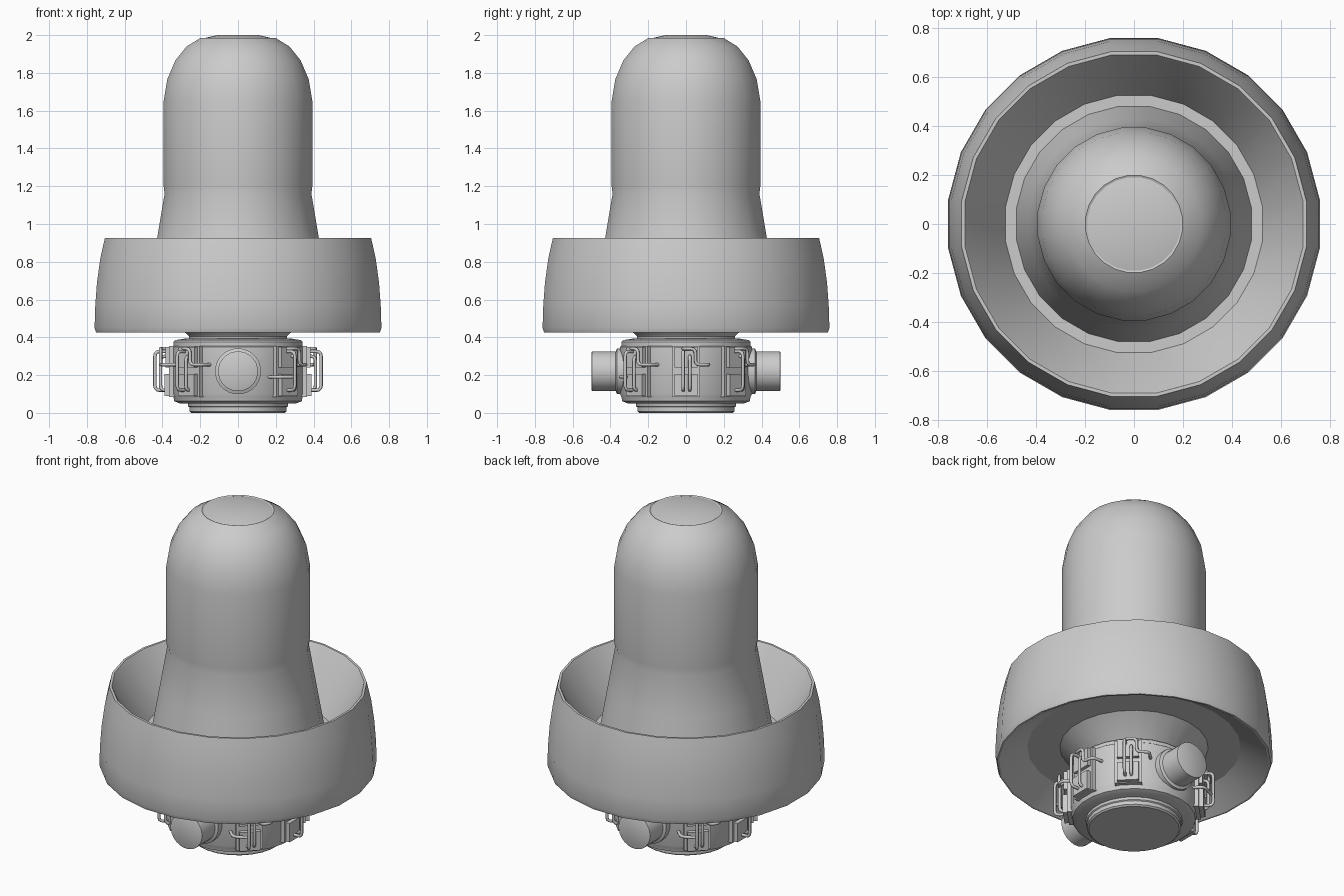
import bpy, bmesh
from math import pi, sin, cos, radians
from mathutils import Matrix, Vector

if "Cube" in bpy.data.objects:
    bpy.data.objects.remove(bpy.data.objects["Cube"])

SEG = 24


def finish(name, bm, angle=30):
    bmesh.ops.recalc_face_normals(bm, faces=bm.faces)
    me = bpy.data.meshes.new(name)
    bm.to_mesh(me)
    bm.free()
    ob = bpy.data.objects.new(name, me)
    bpy.context.collection.objects.link(ob)
    bpy.ops.object.select_all(action='DESELECT')
    ob.select_set(True)
    bpy.context.view_layer.objects.active = ob
    bpy.ops.object.shade_smooth_by_angle(angle=radians(angle))
    return ob


def lathe(name, profile, closed=False, matrix=Matrix()):
    """Revolve (radius, z) points; flats face the axes."""
    bm = bmesh.new()
    rings = []
    for r, z in profile:
        if r == 0:
            rings.append([bm.verts.new((0, 0, z))] * SEG)
        else:
            angs = [(i + 0.5) * 2 * pi / SEG for i in range(SEG)]
            rings.append([bm.verts.new((r * cos(a), r * sin(a), z)) for a in angs])
    pairs = list(zip(rings, rings[1:]))
    if closed:
        pairs.append((rings[-1], rings[0]))
    for a, b in pairs:
        for i in range(SEG):
            j = (i + 1) % SEG
            quad = list(dict.fromkeys([a[i], a[j], b[j], b[i]]))
            bm.faces.new(quad)
    bm.transform(matrix)
    return finish(name, bm)


def add_box(bm, x0, x1, y0, y1, z0, z1):
    m = Matrix.Translation(((x0 + x1) / 2, (y0 + y1) / 2, (z0 + z1) / 2))
    m = m @ Matrix.Diagonal((x1 - x0, y1 - y0, z1 - z0, 1))
    bmesh.ops.create_cube(bm, size=1, matrix=m)


def tube(name, points, turn, radius=0.009, bend=0.025):
    """Round bar through points with rounded corners, turned about z."""
    pts = [Vector(p) for p in points]
    path = [pts[0]]
    for a, b, c in zip(pts, pts[1:], pts[2:]):
        p = b + (a - b).normalized() * bend
        q = b + (c - b).normalized() * bend
        path += [p.lerp(b, t).lerp(b.lerp(q, t), t) for t in (0, 0.33, 0.67, 1)]
    path.append(pts[-1])
    cu = bpy.data.curves.new(name, 'CURVE')
    cu.dimensions = '3D'
    cu.bevel_depth = radius
    cu.bevel_resolution = 2
    cu.use_fill_caps = True
    sp = cu.splines.new('POLY')
    sp.points.add(len(path) - 1)
    for p, co in zip(sp.points, path):
        p.co = (*co, 1)
        p.radius = 1
    ob = bpy.data.objects.new(name, cu)
    ob.rotation_euler.z = turn
    bpy.context.collection.objects.link(ob)


# Domed tower with flared foot
lathe("dome", [(0.485, 0.62), (0.432, 0.925), (0.392, 1.16), (0.397, 1.2), (0.397, 1.65),
               (0.378, 1.765), (0.335, 1.865), (0.275, 1.94), (0.2, 1.985),
               (0.192, 1.982)])
lathe("dome_cap", [(0.194, 1.981), (0.11, 2.0), (0, 2.0)])

# Bowl-shaped shroud, with its floor and underside
lathe("shroud", [(0.485, 0.62), (0.53, 0.62), (0.69, 0.915), (0.697, 0.925), (0.711, 0.925),
                 (0.735, 0.82), (0.753, 0.69), (0.762, 0.57), (0.766, 0.45),
                 (0.757, 0.425), (0.745, 0.425), (0.59, 0.52), (0.41, 0.52)])

# Neck cone, docking hub and bottom plate
lathe("neck", [(0.41, 0.52), (0.27, 0.415), (0.262, 0.405), (0.262, 0.38)])
lathe("hub", [(0, 0.395), (0.275, 0.395), (0.335, 0.385), (0.345, 0.375), (0.345, 0.355),
              (0.352, 0.35), (0.352, 0.1), (0.345, 0.085), (0.34, 0.062),
              (0.31, 0.05), (0, 0.05)])
lathe("bottom_plate", [(0.27, 0.06), (0.266, 0.035), (0.26, 0.03), (0.26, 0.008),
                       (0.25, 0), (0, 0)])

# Front and back ports
for side, label in ((1, "front"), (-1, "back")):
    m = Matrix.Translation((0, 0, 0.22)) @ Matrix.Rotation(side * pi / 2, 4, 'X')
    lathe(label + "_port", [(0.122, 0.3), (0.122, 0.365), (0.106, 0.372),
                            (0.106, 0.497), (0.1, 0.5), (0, 0.5)], matrix=m)

# Equipment panels with grab rails on the hub sides
for k, deg in enumerate((0, 45, 135, 180, 225, 315)):
    turn = radians(deg)
    bm = bmesh.new()
    add_box(bm, 0.33, 0.365, -0.075, 0.075, 0.085, 0.355)
    add_box(bm, 0.35, 0.385, -0.06, 0.06, 0.24, 0.35)
    add_box(bm, 0.35, 0.39, -0.06, 0.06, 0.09, 0.205)
    bm.transform(Matrix.Rotation(turn, 4, 'Z'))
    finish(f"panel_{k}", bm)
    tube(f"rail_{k}", [(0.36, -0.015, 0.325), (0.44, -0.015, 0.325),
                       (0.44, -0.015, 0.12), (0.37, -0.015, 0.12)], turn)
    tube(f"inner_rail_{k}", [(0.36, 0.02, 0.30), (0.41, 0.02, 0.30),
                             (0.41, 0.02, 0.12), (0.37, 0.02, 0.12)], turn)
    tube(f"side_rail_{k}", [(0.37, -0.015, 0.34), (0.41, -0.015, 0.34), (0.41, 0.05, 0.34),
                            (0.41, 0.05, 0.255), (0.4, 0.12, 0.255), (0.33, 0.12, 0.255)], turn)
    if deg in (135, 315):
        tube(f"low_rail_{k}", [(0.43, -0.015, 0.19), (0.4, -0.1, 0.19), (0.33, -0.1, 0.19)], turn)
